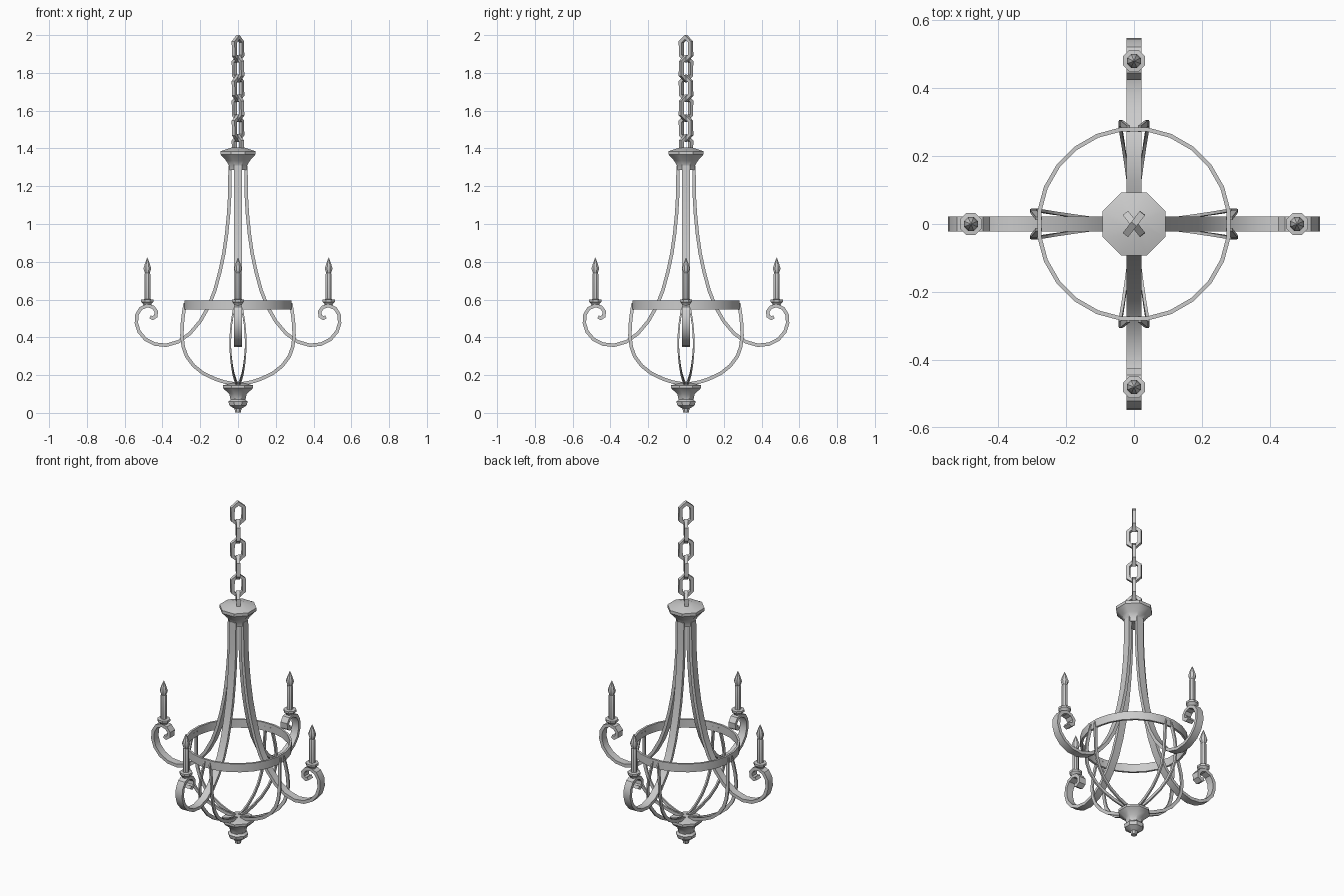
import bpy, bmesh
from math import pi, cos, sin, radians
from mathutils import Vector

if "Cube" in bpy.data.objects:
    bpy.data.objects.remove(bpy.data.objects["Cube"])


def make_object(name, bm):
    bmesh.ops.recalc_face_normals(bm, faces=bm.faces)
    mesh = bpy.data.meshes.new(name)
    bm.to_mesh(mesh)
    bm.free()
    ob = bpy.data.objects.new(name, mesh)
    bpy.context.collection.objects.link(ob)
    return ob


def sweep(name, path, width, thick, closed=False):
    """Rectangular bar along a path; width runs along Y, thick across the path."""
    pts = [Vector(p) for p in path]
    n = len(pts)
    side = Vector((0, width / 2, 0))
    bm = bmesh.new()
    rings = []
    for i, p in enumerate(pts):
        a = pts[i - 1] if i or closed else p
        b = pts[(i + 1) % n] if i < n - 1 or closed else p
        d = (b - a).normalized()
        seg = (b - p if b != p else p - a).normalized()
        nor = d.cross(Vector((0, 1, 0))).normalized() * thick / 2 / max(0.5, d.dot(seg))
        rings.append([bm.verts.new(p + o) for o in
                      (side + nor, side - nor, -side - nor, -side + nor)])
    for i in range(n if closed else n - 1):
        r, s = rings[i], rings[(i + 1) % n]
        for k in range(4):
            bm.faces.new((r[k], r[(k + 1) % 4], s[(k + 1) % 4], s[k]))
    if not closed:
        bm.faces.new(rings[0])
        bm.faces.new(rings[-1])
    return make_object(name, bm)


def lathe(name, profile, sides=8, closed=False):
    """Turned part from (radius, z) points, flats facing the axes."""
    bm = bmesh.new()
    rings = []
    for r, z in profile:
        rings.append([bm.verts.new((r * cos(a), r * sin(a), z)) for a in
                      [(k + 0.5) * 2 * pi / sides for k in range(sides)]])
    m = len(rings)
    for i in range(m if closed else m - 1):
        r, s = rings[i], rings[(i + 1) % m]
        for k in range(sides):
            j = (k + 1) % sides
            bm.faces.new((r[k], r[j], s[j], s[k]))
    if not closed:
        bm.faces.new(rings[0])
        bm.faces.new(rings[-1])
    return make_object(name, bm)


def four_around(ob):
    """Three more copies, a quarter turn apart."""
    for k in range(1, 4):
        c = ob.copy()
        a = k * pi / 2
        c.rotation_euler.z = a
        x, y, z = ob.location
        c.location = (x * cos(a) - y * sin(a), x * sin(a) + y * cos(a), z)
        bpy.context.collection.objects.link(c)


# Chain of six hexagonal links, alternating direction
hexagon = [(0, 0, .061), (.031, 0, .036), (.031, 0, -.036),
           (0, 0, -.061), (-.031, 0, -.036), (-.031, 0, .036)]
for i in range(6):
    link = sweep("chain_link", hexagon, .02, .018, closed=True)
    link.location.z = 1.928 - .105 * i
    link.rotation_euler.z = radians(52 if i % 2 == 0 else -52)

# Top cap and bottom finial
lathe("top_cap", [(.05, 1.285), (.052, 1.31), (.068, 1.335), (.1, 1.368),
                  (.1, 1.385), (.035, 1.405)])
lathe("bottom_finial", [(.016, .002), (.02, .022), (.05, .04), (.055, .06), (.043, .07),
                        (.05, .1), (.078, .124), (.087, .133), (.087, .146), (.03, .158)])

# Hoop band
lathe("hoop", [(.287, .547), (.287, .595), (.275, .595), (.275, .547)], 24, closed=True)

# Scrolled arms
arm = [(.042, 1.31), (.044, 1.15), (.05, 1.05), (.06, .95), (.074, .85), (.095, .75),
       (.122, .65), (.155, .565), (.2, .485), (.255, .42), (.315, .377), (.38, .358),
       (.44, .364), (.49, .39), (.524, .43), (.538, .475), (.535, .52), (.515, .553),
       (.48, .568), (.45, .56), (.433, .538), (.435, .512), (.452, .501), (.466, .508)]
four_around(sweep("arm", [(r, 0, z) for r, z in arm], .043, .018))

# Paired basket ribs under the hoop: (radius, sideways offset, z)
rib = [(.28, .016, .58), (.288, .026, .53), (.295, .035, .47), (.297, .04, .41),
       (.29, .041, .35), (.272, .038, .3), (.235, .032, .25), (.185, .025, .21),
       (.12, .016, .179), (.07, .01, .163), (.02, .005, .154)]
for s in (1, -1):
    four_around(sweep("basket_rib", [(r, s * t, z) for r, t, z in rib], .009, .018))

# Candles with drip cups
candle = lathe("candle", [(.02, .567), (.026, .58), (.035, .588), (.035, .6), (.017, .602),
                          (.017, .735), (.014, .74), (.022, .765), (.014, .79), (.001, .822)])
candle.location.x = .48
four_around(candle)

# Smooth shading with sharp edges kept
bpy.ops.object.select_all(action='SELECT')
bpy.context.view_layer.objects.active = candle
bpy.ops.object.shade_smooth_by_angle(angle=radians(35))
